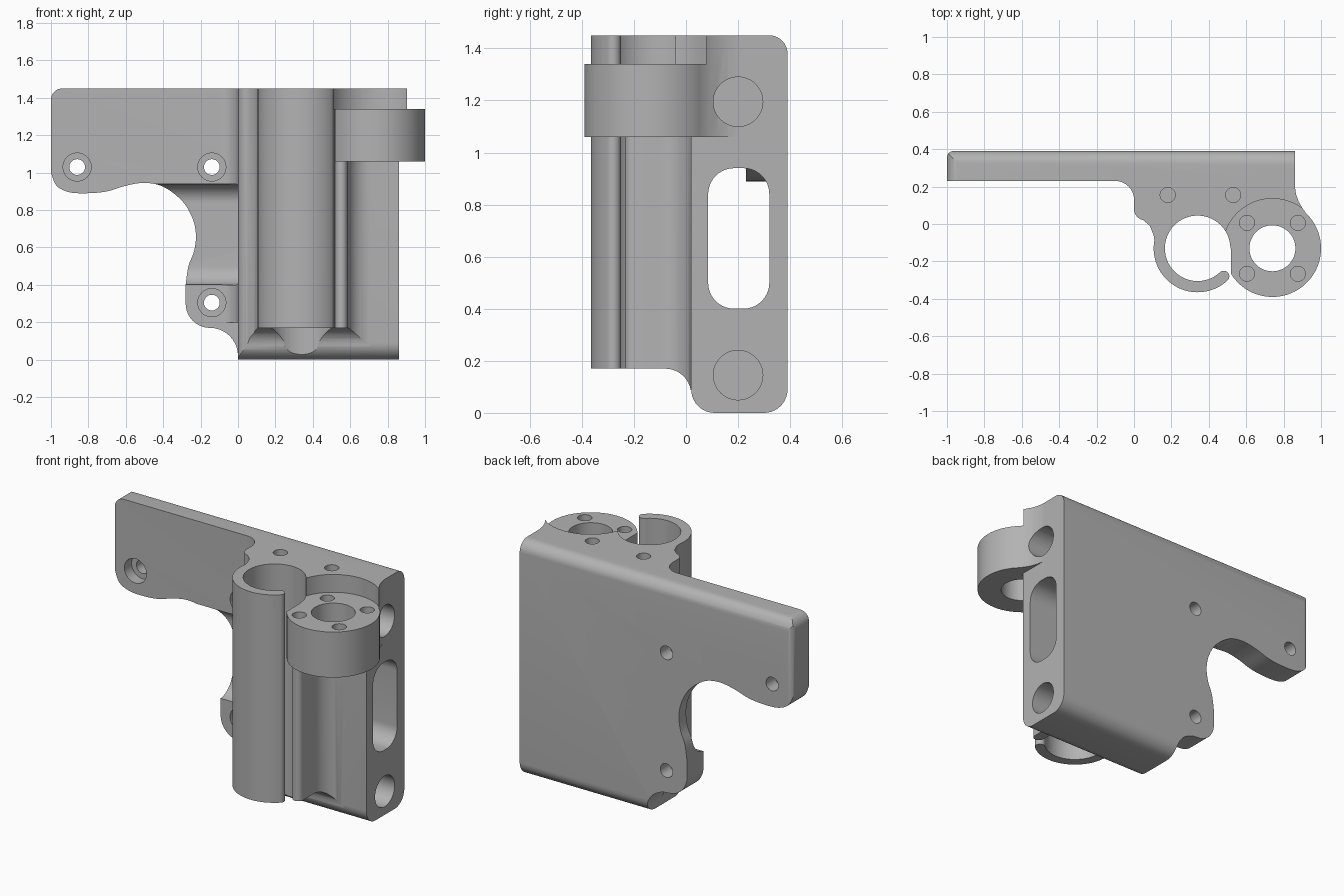
import bpy, bmesh
from math import sin, cos, radians, pi

cube = bpy.data.objects.get("Cube")
if cube:
    bpy.data.objects.remove(cube, do_unlink=True)

grey = bpy.data.materials.new("plain grey")
grey.use_nodes = True
GREY = (0.45, 0.45, 0.45, 1)
grey.diffuse_color = GREY
grey.node_tree.nodes["Principled BSDF"].inputs["Base Color"].default_value = GREY


def arc(cx, cy, r, a0, a1, n=10):
    """Points along an arc, angles in degrees."""
    steps = [radians(a0 + (a1 - a0) * i / n) for i in range(n + 1)]
    return [(cx + r * cos(a), cy + r * sin(a)) for a in steps]


def circle(cx, cy, r, n=64):
    return arc(cx, cy, r, 0, 360, n)[:-1]


def spline(pts, n=6):
    """Smooth curve through the given points."""
    out = []
    for i in range(len(pts) - 1):
        p0, p1, p2 = pts[max(i - 1, 0)], pts[i], pts[i + 1]
        p3 = pts[min(i + 2, len(pts) - 1)]
        for k in range(n):
            t = k / n
            out.append(tuple(
                0.5 * (2 * b + (c - a) * t + (2 * a - 5 * b + 4 * c - d) * t * t
                       + (3 * b - a - 3 * c + d) * t ** 3)
                for a, b, c, d in zip(p0, p1, p2, p3)))
    return out + [pts[-1]]


def prism(name, pts, axis, lo, hi):
    """Extrude a 2D outline along an axis."""
    place = {"x": lambda u, v, w: (w, u, v),
             "y": lambda u, v, w: (u, w, v),
             "z": lambda u, v, w: (u, v, w)}[axis]
    bm = bmesh.new()
    ends = [[bm.verts.new(place(u, v, w)) for u, v in pts] for w in (lo, hi)]
    for ring in ends:
        bm.faces.new(ring)
    n = len(pts)
    for i in range(n):
        j = (i + 1) % n
        bm.faces.new((ends[0][i], ends[0][j], ends[1][j], ends[1][i]))
    bmesh.ops.recalc_face_normals(bm, faces=bm.faces)
    mesh = bpy.data.meshes.new(name)
    bm.to_mesh(mesh)
    bm.free()
    mesh.materials.append(grey)
    obj = bpy.data.objects.new(name, mesh)
    bpy.context.collection.objects.link(obj)
    return obj


def combine(target, other, operation):
    """Apply a boolean and discard the second object."""
    mod = target.modifiers.new("combine", "BOOLEAN")
    mod.operation, mod.solver, mod.object = operation, "EXACT", other
    bpy.context.view_layer.objects.active = target
    bpy.ops.object.modifier_apply(modifier=mod.name)
    bpy.data.objects.remove(other, do_unlink=True)


def drill(target, axis, u, v, r, lo, hi):
    combine(target, prism("drill", circle(u, v, r, 48), axis, lo, hi), "DIFFERENCE")


TOP = 1.45
BORE = (0.34, -0.13)
RING = (0.74, -0.13)

# Back plate with its curved lower left edge
outline = arc(-0.94, TOP - 0.06, 0.06, 90, 180)
outline += spline([(-1, 1.0), (-0.97, 0.93), (-0.9, 0.895), (-0.8, 0.89), (-0.7, 0.9),
                   (-0.6, 0.93), (-0.5, 0.945), (-0.4, 0.925), (-0.3, 0.85),
                   (-0.245, 0.76), (-0.225, 0.67), (-0.235, 0.58), (-0.265, 0.5),
                   (-0.28, 0.4)])
outline += arc(-0.15, 0.3, 0.13, 180, 270)
outline += arc(-0.15, 0.02, 0.15, 90, 0)[1:]
outline += [(0, 0), (0.86, 0), (0.86, TOP)]
bracket = prism("bracket", outline, "y", 0.23, 0.39)

# Thick block, with the web that reaches forward beside the tube
web = [(0, 0.38), (0, 0.08)] + arc(0.06, 0.08, 0.06, 180, 260, 6)[1:]
web += [(0.085, -0.01), (0.105, -0.06), (0.115, -0.13), BORE, (0.52, -0.13)]
web += arc(0.5525, -0.2025, 0.0325, 180, 360)
web += arc(0.705, -0.1, 0.12, 180, 90)
web += [(0.86, 0.02), (0.86, 0.38)]
combine(bracket, prism("block", web, "z", 0, TOP), "UNION")

# Fillet between plate and block
corner = arc(-0.1, 0.13, 0.1, 90, 0) + [(0.05, 0.13), (0.05, 0.3), (-0.1, 0.3)]
combine(bracket, prism("fillet", corner, "z", 0.2, TOP), "UNION")

# Open tube with a rounded lip
tip = -47
lip = (BORE[0] + 0.205 * cos(radians(tip)), BORE[1] + 0.205 * sin(radians(tip)))
tube = arc(*BORE, 0.235, -270, tip, 56)
tube += arc(*lip, 0.03, tip, tip + 180, 12)[1:-1]
tube += arc(*BORE, 0.174, tip, -270, 56)
combine(bracket, prism("tube", tube, "z", 0.1, TOP), "UNION")

# Side profile trims rounded edges and the raised underside
profile = [(-0.6, 0.17)] + arc(-0.08, 0.07, 0.1, 90, 0)
profile += arc(0.11, 0.09, 0.09, 180, 270)
profile += arc(0.3, 0.09, 0.09, 270, 360)
profile += arc(0.32, TOP - 0.07, 0.07, 0, 90)
profile += [(-0.6, TOP)]
combine(bracket, prism("side_trim", profile, "x", -1.2, 1.2), "INTERSECT")

# Rounded rear corner at the plate's free end
plan = arc(-0.965, 0.355, 0.035, 180, 90) + [(1.2, 0.39), (1.2, -0.6), (-1, -0.6)]
combine(bracket, prism("plan_trim", plan, "z", -0.1, 1.6), "INTERSECT")

# Mounting ring, flattened where it faces the tube
start = 148
ring = [p for p in circle(*RING, 0.26, 96) if p[0] > 0.522]
ring = arc(*RING, 0.26, -start, start, 80)
combine(bracket, prism("ring", ring, "z", 1.06, 1.4), "UNION")
flare = [(0.7, 0.3), (0.86, 0.3), (0.86, 0.2), (0.866, 0.16), (0.88, 0.12),
         (0.9, 0.085), (0.93, 0.044), (0.82, -0.02), (0.7, 0.05)]
combine(bracket, prism("flare", flare, "z", 1.06, TOP), "UNION")

# Recess above the ring, then the two bores
drill(bracket, "z", *RING, 0.266, 1.34, 1.6)
drill(bracket, "z", *RING, 0.123, 1.0, 1.6)
combine(bracket, prism("bore", circle(*BORE, 0.175, 96), "z", -0.1, 1.6), "DIFFERENCE")

# Rounded window running sideways through the block
window = (arc(0.185, 0.5, 0.1, 180, 270) + arc(0.22, 0.5, 0.1, 270, 360)
          + arc(0.22, 0.84, 0.1, 0, 90) + arc(0.185, 0.84, 0.1, 90, 180))
combine(bracket, prism("window", window, "x", -0.45, 1.2), "DIFFERENCE")

# Blind rod sockets in the side
for z in (0.145, 1.195):
    drill(bracket, "x", 0.2, z, 0.095, 0.25, 1.2)

# Counterbored screw holes in the plate
for x, z in ((-0.86, 1.03), (-0.14, 1.03), (-0.14, 0.305)):
    drill(bracket, "y", x, z, 0.042, 0.1, 0.6)
    drill(bracket, "y", x, z, 0.075, 0.1, 0.3)

# Small blind screw holes in the top of the block and the ring
for x in (0.18, 0.53):
    drill(bracket, "z", x, 0.155, 0.04, TOP - 0.13, 1.6)
for dx in (-0.136, 0.136):
    for dy in (-0.136, 0.136):
        drill(bracket, "z", RING[0] + dx, RING[1] + dy, 0.04, 1.14, 1.6)

# Smooth shading with crisp edges
bpy.ops.object.select_all(action="DESELECT")
bracket.select_set(True)
bpy.context.view_layer.objects.active = bracket
bpy.ops.object.shade_smooth_by_angle(angle=radians(30))
